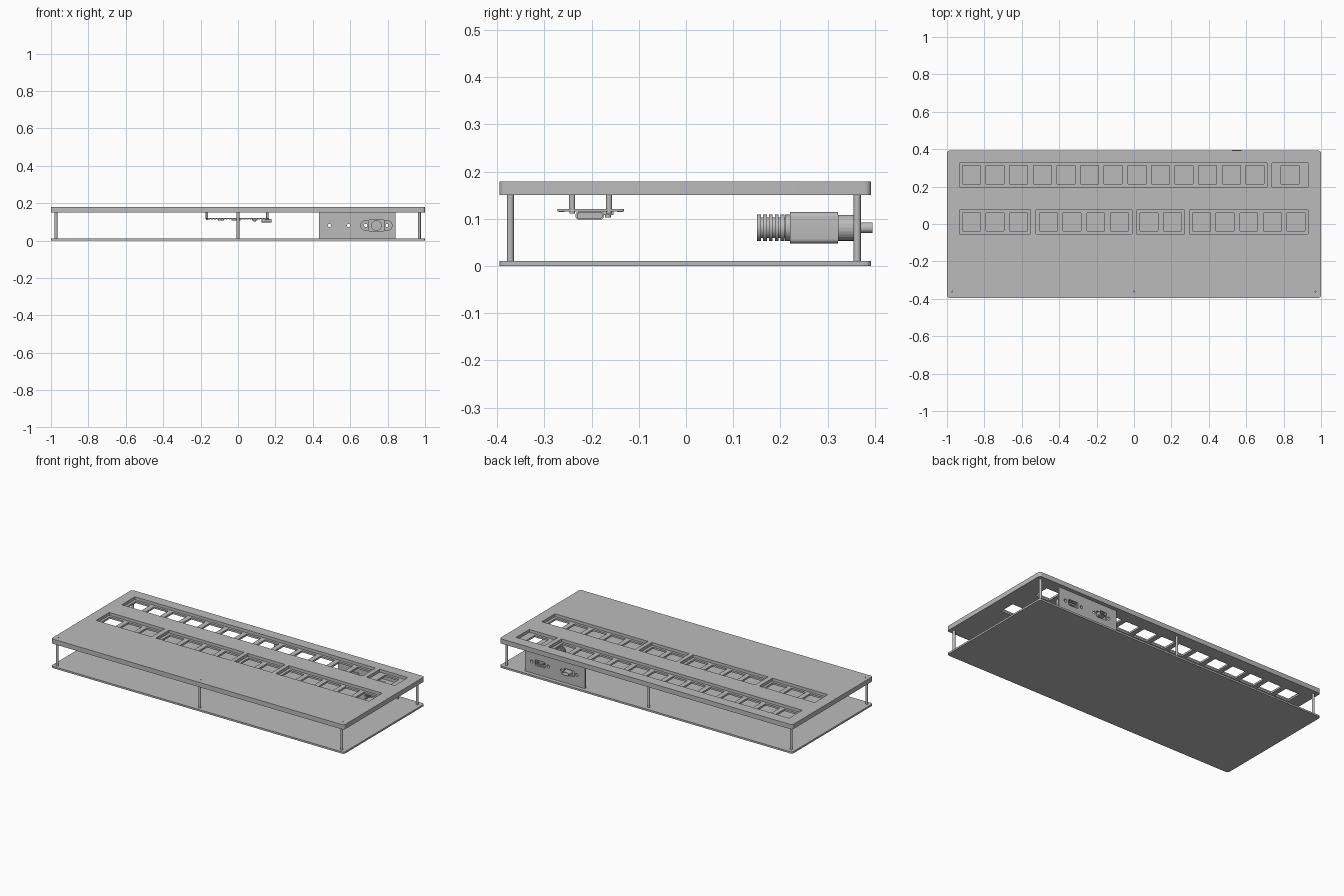
import bpy, bmesh, math
from mathutils import Matrix, Vector

cube = bpy.data.objects.get("Cube")
if cube:
    bpy.data.objects.remove(cube, do_unlink=True)

grey = bpy.data.materials.new("plain grey")
grey.use_nodes = True
colour = (0.5, 0.5, 0.5, 1)
grey.diffuse_color = colour
grey.node_tree.nodes["Principled BSDF"].inputs["Base Color"].default_value = colour


def finish(name, bm, smooth=False):
    bmesh.ops.recalc_face_normals(bm, faces=bm.faces[:])
    mesh = bpy.data.meshes.new(name)
    bm.to_mesh(mesh)
    bm.free()
    mesh.materials.append(grey)
    ob = bpy.data.objects.new(name, mesh)
    bpy.context.collection.objects.link(ob)
    if smooth:
        select(ob)
        bpy.ops.object.shade_smooth_by_angle(angle=math.radians(35))
    return ob


def select(ob):
    bpy.ops.object.select_all(action='DESELECT')
    ob.select_set(True)
    bpy.context.view_layer.objects.active = ob


def add_box(bm, x, y, z):
    """x, y and z are (low, high) pairs."""
    size = [b - a for a, b in (x, y, z)]
    mid = [(a + b) / 2 for a, b in (x, y, z)]
    bmesh.ops.create_cube(bm, size=1, matrix=Matrix.Translation(mid) @ Matrix.Diagonal((*size, 1)))


def add_slab(bm, x, y, z, radius, axis='Z', steps=6):
    """Rounded rectangle extruded along one axis; radius rounds the four corners."""
    u, v, w = (x, y, z) if axis == 'Z' else (x, z, y) if axis == 'Y' else (y, z, x)
    place = {'Z': lambda a, b, c: (a, b, c), 'Y': lambda a, b, c: (a, c, b),
             'X': lambda a, b, c: (c, a, b)}[axis]
    corners = [(u[1], v[1], -1, -1), (u[0], v[1], 1, -1), (u[0], v[0], 1, 1), (u[1], v[0], -1, 1)]
    ring = []
    for i, (cu, cv, su, sv) in enumerate(corners):
        for k in range(steps + 1):
            t = math.pi / 2 * (i + k / steps)
            ring.append((cu + su * radius + radius * math.cos(t), cv + sv * radius + radius * math.sin(t)))
    face = bm.faces.new([bm.verts.new(place(a, b, w[0])) for a, b in ring])
    moved = bmesh.ops.extrude_face_region(bm, geom=[face])['geom']
    bmesh.ops.translate(bm, verts=[g for g in moved if isinstance(g, bmesh.types.BMVert)],
                        vec=Vector(place(0, 0, w[1] - w[0])))
    bmesh.ops.remove_doubles(bm, verts=bm.verts[:], dist=1e-6)
    if face.is_valid and len(face.link_loops if hasattr(face, "link_loops") else face.loops) == 0:
        bm.faces.remove(face)


def add_rod(bm, centre, radius, length, axis='Z', sides=24):
    turn = Matrix.Rotation(math.pi / 2, 4, 'X') if axis == 'Y' else Matrix()
    bmesh.ops.create_cone(bm, cap_ends=True, segments=sides, radius1=radius, radius2=radius,
                          depth=length, matrix=Matrix.Translation(centre) @ turn)


def cut(ob, bm):
    cutter = finish("cutter", bm)
    cutter.hide_render = True
    mod = ob.modifiers.new("cut", 'BOOLEAN')
    mod.object, mod.operation, mod.solver = cutter, 'DIFFERENCE', 'EXACT'
    select(ob)
    bpy.ops.object.modifier_apply(modifier=mod.name)
    bpy.data.objects.remove(cutter, do_unlink=True)


def around(c, half):
    return (c - half, c + half)


FRONT, BACK = -0.395, 0.392
BASE_TOP, LID_LOW, LID_TOP = 0.011, 0.15, 0.179
FLOOR = 0.161
POST_Y = (-0.372, 0.3625)
POST_X = (-0.973, 0, 0.97)

# Bottom and top plates
bm = bmesh.new()
add_slab(bm, (-1, 1), (FRONT, BACK), (0, BASE_TOP), 0.014)
finish("bottom_plate", bm, True)
bm = bmesh.new()
add_slab(bm, (-1, 1), (FRONT, BACK), (LID_LOW, LID_TOP), 0.014)
top = finish("top_plate", bm)

# Key rows: (first key centre, number of keys, recess half width, row y)
PITCH, KEY = 0.1263, 0.048
groups = [(-0.869, 13, 0.822, 0.263), (0.835, 1, 0.096, 0.263),
          (-0.869, 3, 0.189, 0.011), (-0.457, 4, 0.256, 0.011),
          (0.079, 2, 0.128, 0.011), (0.361, 5, 0.318, 0.011)]
recesses, holes = bmesh.new(), bmesh.new()
for first, count, half, y in groups:
    middle = first + PITCH * (count - 1) / 2
    add_box(recesses, around(middle, half), around(y, 0.064), (FLOOR, LID_TOP + 0.05))
    for i in range(count):
        add_box(holes, around(first + PITCH * i, KEY), around(y, KEY + 0.001), (LID_LOW - 0.05, FLOOR + 0.005))
# Pin holes above the front posts
pins = bmesh.new()
for x in POST_X:
    add_rod(pins, (x, -0.362, LID_TOP), 0.003, 0.02, sides=8)
for cutter in (recesses, holes, pins):
    cut(top, cutter)
select(top)
bpy.ops.object.shade_smooth_by_angle(angle=math.radians(35))

# Posts between the plates
bm = bmesh.new()
for x in POST_X:
    for y in POST_Y:
        add_rod(bm, (x, y, (BASE_TOP + LID_LOW) / 2), 0.0075, LID_LOW - BASE_TOP)
finish("posts", bm, True)

# Rear connector panel with its openings
PORT_X, PORT_Z, JACK_X = 0.74, 0.081, 0.54
bm = bmesh.new()
add_box(bm, (0.432, 0.842), (0.357, 0.368), (BASE_TOP, LID_LOW))
panel = finish("rear_panel", bm)
bm = bmesh.new()
through = (0.33, 0.39)
add_slab(bm, around(PORT_X, 0.034), through, around(PORT_Z, 0.018), 0.005, 'Y')
add_slab(bm, around(JACK_X, 0.036), through, around(PORT_Z, 0.018), 0.006, 'Y')
for x, r in ((PORT_X - 0.057, 0.009), (PORT_X + 0.057, 0.009), (JACK_X - 0.051, 0.009), (JACK_X + 0.051, 0.009)):
    add_rod(bm, (x, 0.36, PORT_Z), r, 0.06, 'Y')
cut(panel, bm)

# Panel socket with its flange, body and ribbed cable relief
bm = bmesh.new()
add_slab(bm, around(PORT_X, 0.086), (0.322, 0.357), around(PORT_Z, 0.0275), 0.027, 'Y')
flange = finish("socket_flange", bm)
bm = bmesh.new()
for s in (-1, 1):
    add_rod(bm, (PORT_X + s * 0.057, 0.34, PORT_Z), 0.009, 0.1, 'Y')
add_slab(bm, around(PORT_X, 0.028), (0.34, 0.4), around(PORT_Z, 0.013), 0.003, 'Y')
cut(flange, bm)
bm = bmesh.new()
add_slab(bm, around(PORT_X, 0.044), (0.22, 0.322), around(PORT_Z, 0.033), 0.01, 'Y')
finish("socket_body", bm, True)
bm = bmesh.new()
add_box(bm, around(PORT_X, 0.018), (0.34, 0.362), around(PORT_Z, 0.005))
finish("socket_tongue", bm)
bm = bmesh.new()
add_rod(bm, (PORT_X, 0.185, PORT_Z), 0.022, 0.07, 'Y')
for i in range(5):
    add_rod(bm, (PORT_X, 0.1545 + 0.0125 * i, PORT_Z), 0.028, 0.008, 'Y')
add_rod(bm, (PORT_X, 0.215, PORT_Z), 0.028, 0.01, 'Y')
finish("cable_relief", bm, True)

# Small rear jack: carrier board, shell and contact pins
bm = bmesh.new()
add_box(bm, around(JACK_X, 0.036), (0.352, 0.357), around(PORT_Z, 0.018))
for x in (-0.022, 0, 0.022):
    add_rod(bm, (JACK_X + x, 0.349, PORT_Z), 0.004, 0.008, 'Y', 12)
finish("jack_board", bm, True)
bm = bmesh.new()
add_slab(bm, around(JACK_X + 0.009, 0.025), (0.357, 0.395), around(PORT_Z, 0.011), 0.01, 'Y')
jack = finish("jack_shell", bm)
bm = bmesh.new()
add_slab(bm, around(JACK_X + 0.009, 0.022), (0.365, 0.42), around(PORT_Z, 0.008), 0.0075, 'Y')
cut(jack, bm)

# Controller board hung under the top plate
BOARD_Z = (0.115, 0.121)
bm = bmesh.new()
add_slab(bm, (-0.175, 0.165), (-0.272, -0.131), BOARD_Z, 0.006)
finish("controller_board", bm)
bm = bmesh.new()
for x in (-0.166, 0.157):
    for y in (-0.241, -0.163):
        add_rod(bm, (x, y, (BOARD_Z[1] + LID_LOW) / 2), 0.0065, LID_LOW - BOARD_Z[1], sides=16)
        add_rod(bm, (x, y, BOARD_Z[0] - 0.002), 0.006, 0.004, sides=16)
finish("board_standoffs", bm, True)
bm = bmesh.new()
add_slab(bm, (0.125, 0.178), around(-0.204, 0.03), (0.098, BOARD_Z[0]), 0.008, 'X')
board_port = finish("board_port", bm)
bm = bmesh.new()
add_slab(bm, (0.14, 0.2), around(-0.204, 0.026), (0.101, BOARD_Z[0] - 0.003), 0.005, 'X')
cut(board_port, bm)

# Chips, button and edge pads beneath the board
bm = bmesh.new()
add_box(bm, around(-0.01, 0.024), around(-0.204, 0.024), (0.109, BOARD_Z[0]))
add_box(bm, around(-0.09, 0.016), around(-0.204, 0.014), (0.109, BOARD_Z[0]))
add_box(bm, around(0.09, 0.014), around(-0.165, 0.012), (0.108, BOARD_Z[0]))
add_rod(bm, (0.09, -0.165, 0.106), 0.006, 0.006, sides=16)
for i in range(20):
    for y in (-0.263, -0.14):
        add_box(bm, around(-0.155 + 0.0158 * i, 0.005), around(y, 0.006), (BOARD_Z[0] - 0.001, BOARD_Z[0]))
finish("board_components", bm)
